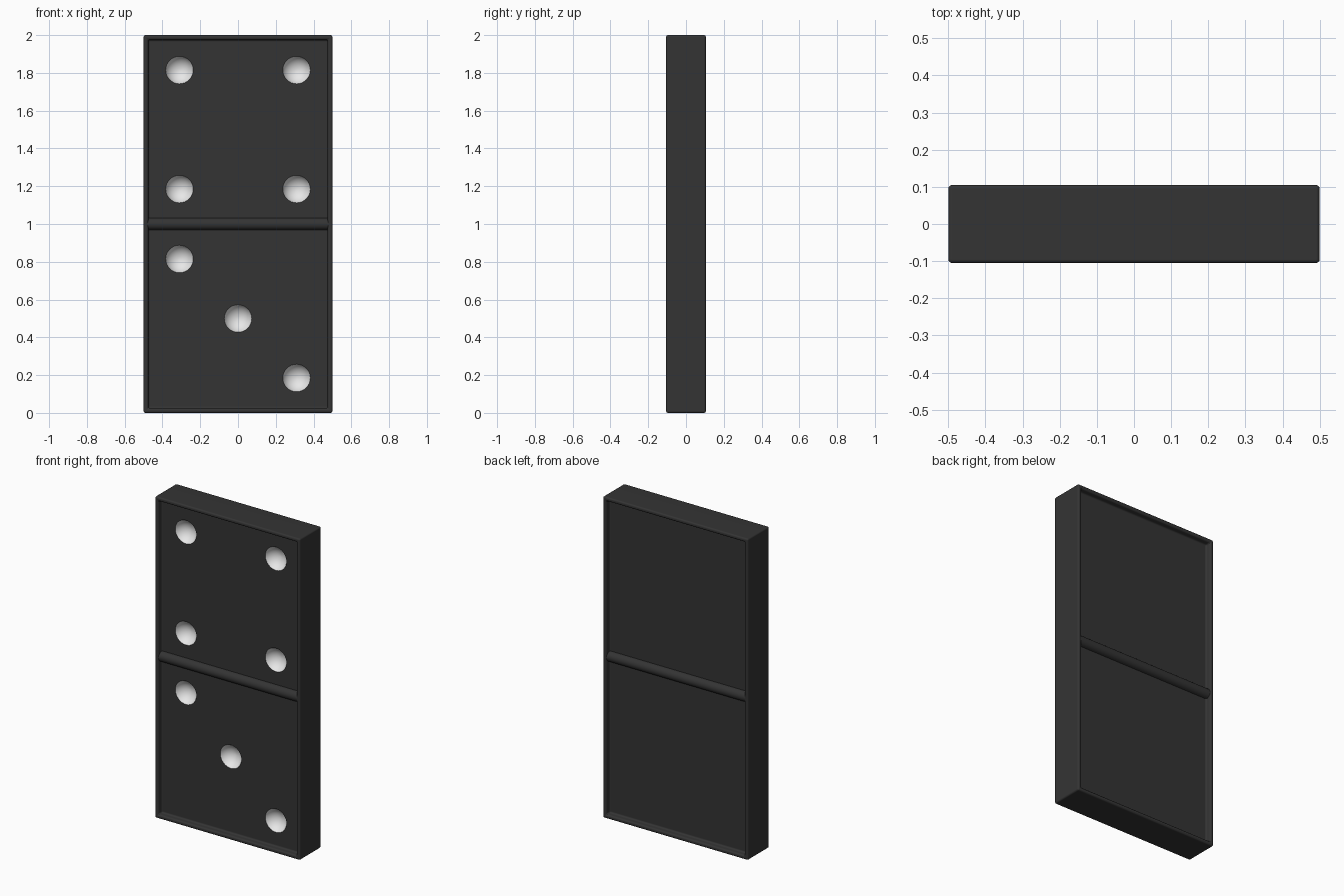
import bpy, bmesh, math
from mathutils import Matrix

cube = bpy.data.objects.get("Cube")
if cube:
    bpy.data.objects.remove(cube, do_unlink=True)

W, D, H = 1.0, 0.21, 2.0          # tile size
RIM, RECESS = 0.025, 0.035        # border width and panel depth
PIP_R, PIP_DEPTH = 0.073, 0.05    # dimple opening and depth


def material(name, rgb):
    mat = bpy.data.materials.new(name)
    mat.use_nodes = True
    mat.diffuse_color = (*rgb, 1)
    mat.node_tree.nodes["Principled BSDF"].inputs["Base Color"].default_value = (*rgb, 1)
    return mat


black = material("charcoal black", (0.034, 0.034, 0.034))
white = material("pip white", (0.8, 0.8, 0.8))


def make_object(name, bm, mats):
    mesh = bpy.data.meshes.new(name)
    bm.to_mesh(mesh)
    bm.free()
    obj = bpy.data.objects.new(name, mesh)
    bpy.context.collection.objects.link(obj)
    for m in mats:
        mesh.materials.append(m)
    return obj


def activate(obj):
    bpy.ops.object.select_all(action='DESELECT')
    obj.select_set(True)
    bpy.context.view_layer.objects.active = obj


# Tile body: box with a sunken panel on the front and back
bm = bmesh.new()
bmesh.ops.create_cube(bm, size=1)
bmesh.ops.scale(bm, vec=(W, D, H), verts=bm.verts)
bmesh.ops.translate(bm, vec=(0, 0, H / 2), verts=bm.verts)
bm.normal_update()
panels = [f for f in bm.faces if abs(f.normal.y) > 0.9]
bmesh.ops.inset_individual(bm, faces=panels, thickness=RIM, use_even_offset=True)
for panel in panels:
    push = -panel.normal.copy() * RECESS
    new = bmesh.ops.extrude_face_region(bm, geom=[panel])["geom"]
    bmesh.ops.translate(bm, vec=push, verts=[v for v in new if isinstance(v, bmesh.types.BMVert)])
    if panel.is_valid:
        bmesh.ops.delete(bm, geom=[panel], context='FACES_ONLY')
bmesh.ops.recalc_face_normals(bm, faces=bm.faces)
body = make_object("tile_body", bm, [black, white])
activate(body)
bevel = body.modifiers.new("soft_edges", 'BEVEL')
bevel.width, bevel.segments = 0.01, 3
bpy.ops.object.modifier_apply(modifier=bevel.name)

# Dimple cutter: four pips above, three on the diagonal below
P, Q = 0.31, 0.315
pips = [(sx * P, 1.5 + sz * Q) for sx in (-1, 1) for sz in (-1, 1)]
pips += [(s * P, 0.5 - s * Q) for s in (-1, 0, 1)]
radius = (PIP_R ** 2 + PIP_DEPTH ** 2) / (2 * PIP_DEPTH)
centre_y = -D / 2 + RECESS + PIP_DEPTH - radius
bm = bmesh.new()
for x, z in pips:
    place = Matrix.Translation((x, centre_y, z)) @ Matrix.Rotation(math.pi / 2, 4, 'X')
    bmesh.ops.create_uvsphere(bm, u_segments=32, v_segments=24, radius=radius, matrix=place)
for f in bm.faces:
    f.material_index = 1
cutter = make_object("pip_cutter", bm, [black, white])
cutter.hide_render = True

activate(body)
cut = body.modifiers.new("pips", 'BOOLEAN')
cut.operation, cut.solver, cut.object = 'DIFFERENCE', 'EXACT', cutter
bpy.ops.object.modifier_apply(modifier=cut.name)
bpy.data.objects.remove(cutter, do_unlink=True)
bpy.ops.object.shade_smooth_by_angle(angle=math.radians(35))
body.modifiers.new("clean_shading", 'WEIGHTED_NORMAL').keep_sharp = True

# Rounded divider ridge across the middle of each panel
for name, side in (("front_divider", -1), ("back_divider", 1)):
    bm = bmesh.new()
    place = Matrix.Translation((0, side * (D / 2 - RECESS), H / 2)) @ Matrix.Rotation(math.pi / 2, 4, 'Y')
    bmesh.ops.create_cone(bm, cap_ends=True, segments=32, radius1=0.032, radius2=0.032,
                          depth=W - 2 * RIM + 0.01, matrix=place)
    ridge = make_object(name, bm, [black])
    activate(ridge)
    bpy.ops.object.shade_smooth_by_angle(angle=math.radians(35))
